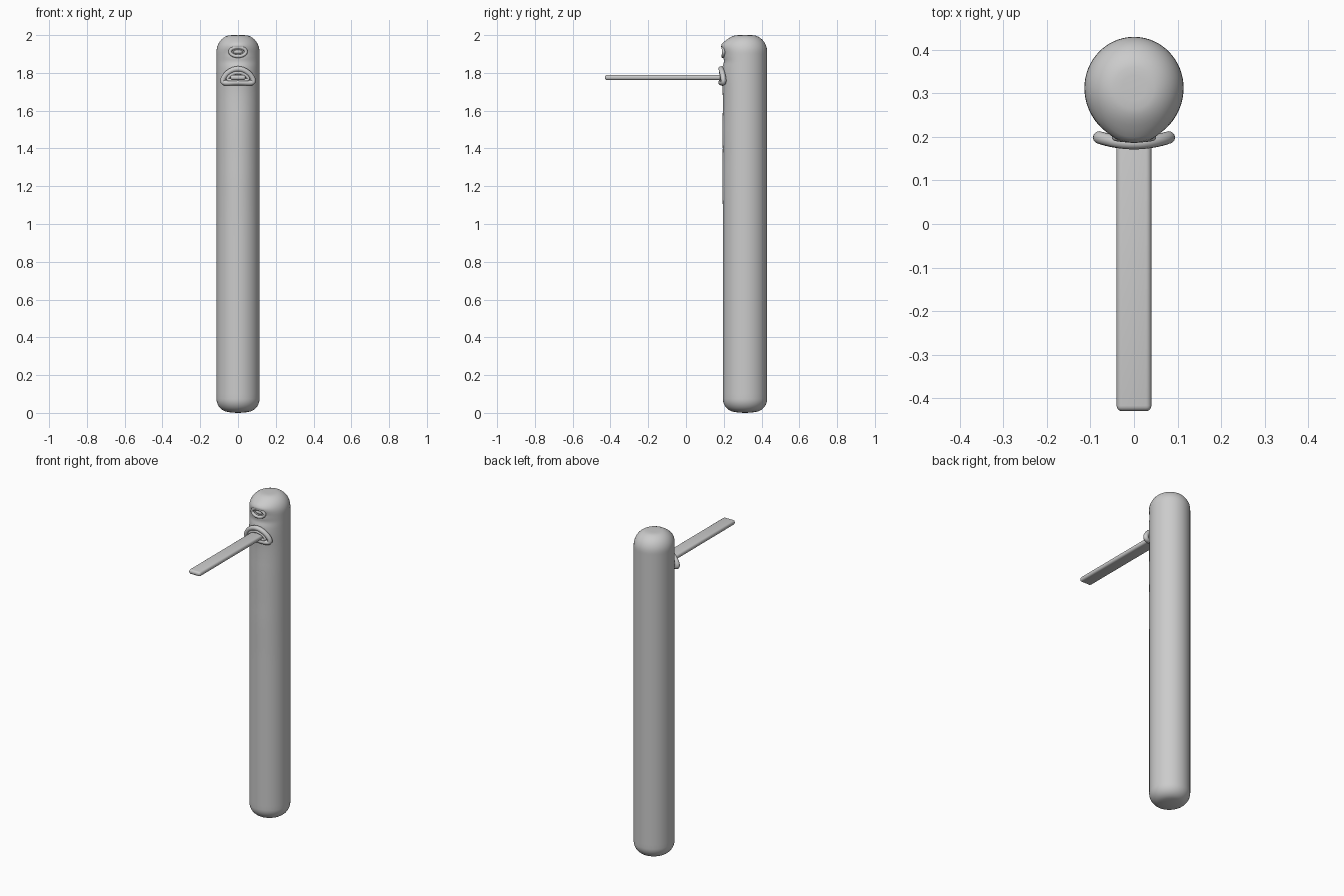
import bpy, bmesh, math
from mathutils import Vector

if "Cube" in bpy.data.objects:
    bpy.data.objects.remove(bpy.data.objects["Cube"])

CY, RX, RY = 0.3125, 0.114, 0.1175

grey = bpy.data.materials.new("soft grey")
grey.diffuse_color = (0.6, 0.6, 0.6, 1)
grey.use_nodes = True
grey.node_tree.nodes["Principled BSDF"].inputs["Base Color"].default_value = grey.diffuse_color


def add_object(name, bm):
    bmesh.ops.recalc_face_normals(bm, faces=bm.faces[:])
    for f in bm.faces:
        f.smooth = True
    me = bpy.data.meshes.new(name)
    bm.to_mesh(me)
    bm.free()
    me.materials.append(grey)
    ob = bpy.data.objects.new(name, me)
    bpy.context.collection.objects.link(ob)
    return ob


def bump(x, z, cz, sx, sz):
    return math.exp(-(x / sx) ** 2 - ((z - cz) / sz) ** 2)


def front_offset(x, z):
    # brow bulge, eye socket, dip between eye and mouth, faint belly ripples
    return (0.018 * bump(x, z, 1.945, 0.075, 0.028)
            - 0.022 * bump(x, z, 1.912, 0.034, 0.02)
            - 0.007 * bump(x, z, 1.86, 0.08, 0.02)
            + 0.006 * bump(x, z, 1.78, 0.09, 0.06)
            + 0.003 * bump(x, z, 1.5, 0.1, 0.05)
            + 0.003 * bump(x, z, 1.25, 0.1, 0.1))


def front_y(x, z):
    return CY - RY * math.sqrt(max(0, 1 - (x / RX) ** 2)) - front_offset(x, z)


def body():
    # rounded column: (height, radius scale) profile with soft ends
    prof = []
    for i in range(1, 11):
        a = math.pi / 2 * i / 10
        prof.append((0.075 - 0.07 * math.cos(a), 0.42 + 0.58 * math.sin(a)))
    prof += [(0.1 + 0.1 * i, 1) for i in range(16)]
    prof += [(1.64 + 0.01 * i, 1) for i in range(27)]
    for i in range(0, 10):
        a = math.pi / 2 * i / 10
        prof.append((1.91 + 0.09 * math.sin(a), 0.3 + 0.7 * math.cos(a)))
    bm = bmesh.new()
    n, rings = 64, []
    for z, s in prof:
        ring = []
        for k in range(n):
            a = 2 * math.pi * k / n
            c, d = math.cos(a), math.sin(a)
            x, y = RX * s * c, CY + RY * s * d
            if d < 0:
                y -= front_offset(x, z) * min(1, -d * 1.5)
            ring.append(bm.verts.new((x, y, z)))
        rings.append(ring)
    for r0, r1 in zip(rings, rings[1:]):
        for k in range(n):
            bm.faces.new((r0[k], r0[(k + 1) % n], r1[(k + 1) % n], r1[k]))
    # domed end caps
    for ring, z in ((rings[0], 0.0), (rings[-1], 2.0)):
        mid = []
        for v in ring:
            mid.append(bm.verts.new((v.co.x * 0.6, CY + (v.co.y - CY) * 0.6,
                                     z + (v.co.z - z) * 0.3)))
        tip = bm.verts.new((0, CY, z))
        for k in range(n):
            j = (k + 1) % n
            bm.faces.new((ring[k], ring[j], mid[j], mid[k]))
            bm.faces.new((mid[k], mid[j], tip))
    return add_object("body", bm)


def ring_tube(name, outline, radius, lift=0.0, depth=None):
    # closed tube following an outline wrapped on the front of the body
    pts = [Vector((x, (front_y(x, z) if depth is None else depth + x * x * 2.0) - lift, z))
           for x, z in outline]
    bm, n, m, rings = bmesh.new(), len(outline), 12, []
    for i, p in enumerate(pts):
        t = (pts[(i + 1) % n] - pts[i - 1]).normalized()
        side = t.cross(Vector((0, 1, 0))).normalized()
        up = side.cross(t)
        rings.append([bm.verts.new(p + radius * (math.cos(b) * side + math.sin(b) * up))
                      for b in (2 * math.pi * k / m for k in range(m))])
    for i in range(n):
        a, b = rings[i], rings[(i + 1) % n]
        for k in range(m):
            bm.faces.new((a[k], a[(k + 1) % m], b[(k + 1) % m], b[k]))
    return add_object(name, bm)


def oval(w, h, cz, droop=0.0, n=48):
    # oval whose corners sag by the droop amount
    out = []
    for i in range(n):
        a = 2 * math.pi * i / n
        c, s = math.cos(a), math.sin(a)
        out.append((w * c, cz + h * s - droop * c * c))
    return out


body()

# eye: raised lid ring around a small eyeball
ring_tube("eyelid", oval(0.042, 0.024, 1.912), 0.009, depth=0.196)
bm = bmesh.new()
bmesh.ops.create_uvsphere(bm, u_segments=24, v_segments=14, radius=1)
for v in bm.verts:
    v.co = (v.co.x * 0.027, 0.212 + v.co.y * 0.014, 1.912 + v.co.z * 0.014)
add_object("eyeball", bm)

# mouth: drooping outer lip and inner lip
ring_tube("outer_lip", oval(0.08, 0.036, 1.785, 0.026), 0.0145, depth=0.186)
ring_tube("inner_lip", oval(0.054, 0.02, 1.781, 0.012), 0.009, depth=0.184)

# tongue: long flat bar with rounded edges and a slightly narrowed tip
bm = bmesh.new()
bmesh.ops.create_cube(bm, size=1)
for v in bm.verts:
    tip = v.co.y < 0
    v.co = (v.co.x * 0.08, -0.43 if tip else 0.24, 1.776 + v.co.z * 0.028)
tongue = add_object("tongue", bm)
bev = tongue.modifiers.new("round edges", "BEVEL")
bev.width, bev.segments = 0.0125, 4
